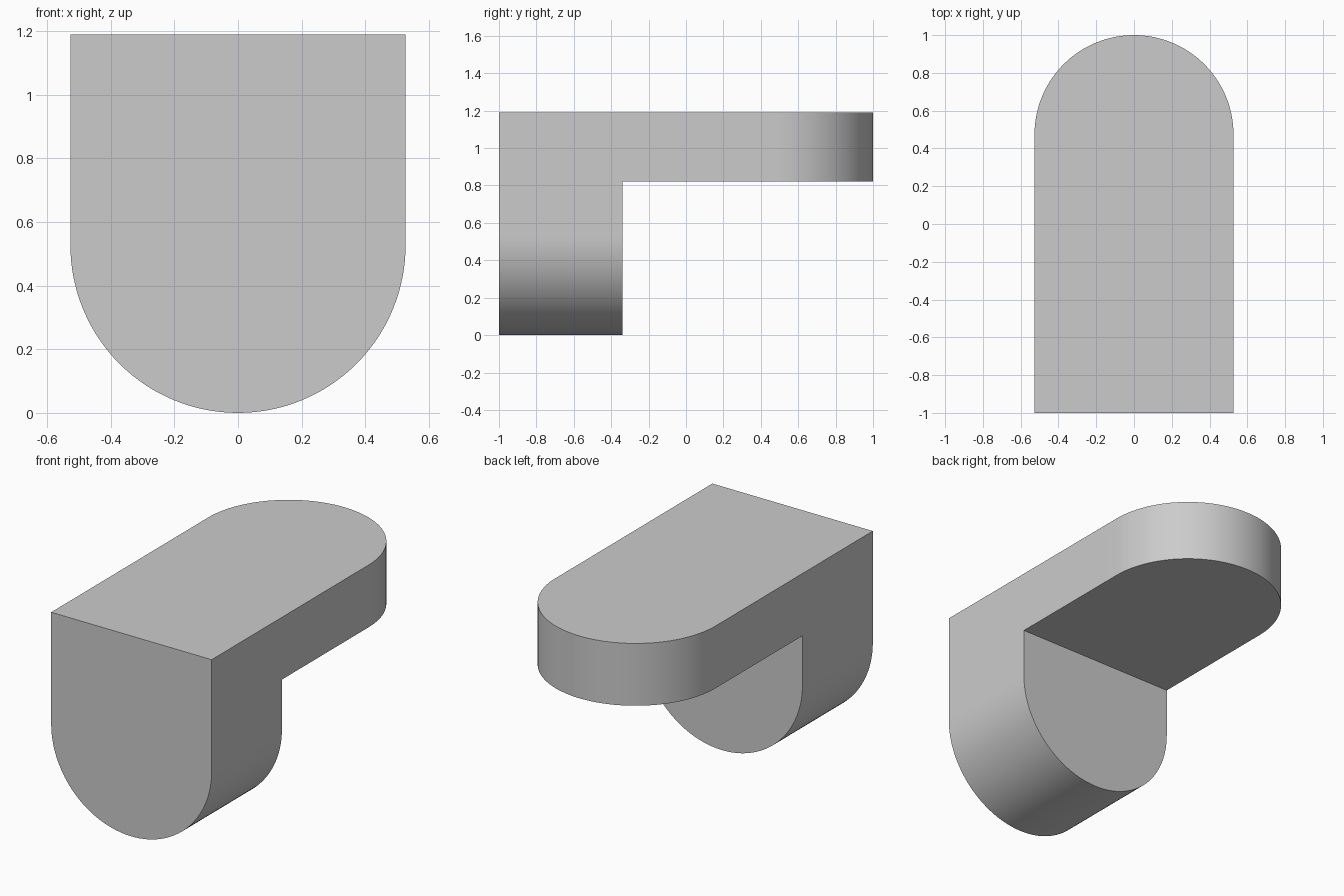
import bpy, bmesh
from math import pi, cos, sin, radians
from mathutils import Vector

cube = bpy.data.objects.get("Cube")
if cube:
    bpy.data.objects.remove(cube, do_unlink=True)

R = 0.527                      # half width and end radius
FRONT, BACK, LEG_BACK = -1.0, 1.0, -0.34
TOP, SHELF_BOTTOM = 1.19, 0.82
SEGMENTS = 64

grey = bpy.data.materials.new("plain grey")
grey.use_nodes = True
colour = (0.6, 0.6, 0.6, 1)
grey.diffuse_color = colour
grey.node_tree.nodes["Principled BSDF"].inputs["Base Color"].default_value = colour


def round_end(flat, tip):
    """Outline with a flat end at 'flat' and a half-round end at 'tip'."""
    sign = 1 if tip > flat else -1
    centre = tip - sign * R
    arc = [(R * cos(pi * i / SEGMENTS), centre + sign * R * sin(pi * i / SEGMENTS))
           for i in range(SEGMENTS + 1)]
    return [(R, flat)] + arc + [(-R, flat)]


def prism(bm, points, offset):
    face = bm.faces.new([bm.verts.new(p) for p in points])
    result = bmesh.ops.extrude_face_region(bm, geom=[face], use_keep_orig=True)
    moved = [v for v in result["geom"] if isinstance(v, bmesh.types.BMVert)]
    bmesh.ops.translate(bm, verts=moved, vec=offset)


bm = bmesh.new()
# Shelf: rounded at the back, split where the leg meets it
prism(bm, [(x, y, SHELF_BOTTOM) for x, y in round_end(FRONT, BACK)],
      Vector((0, 0, TOP - SHELF_BOTTOM)))
bmesh.ops.bisect_plane(bm, geom=bm.verts[:] + bm.edges[:] + bm.faces[:],
                       plane_co=(0, LEG_BACK, 0), plane_no=(0, 1, 0))
# Leg: rounded at the bottom
prism(bm, [(x, FRONT, z) for x, z in round_end(SHELF_BOTTOM, 0)],
      Vector((0, LEG_BACK - FRONT, 0)))

# Open the joint, weld it and clear the flat seams
joint = [f for f in bm.faces
         if all(abs(v.co.z - SHELF_BOTTOM) < 1e-4 for v in f.verts)
         and f.calc_center_median().y < LEG_BACK - 0.01]
bmesh.ops.delete(bm, geom=joint, context='FACES')
bmesh.ops.remove_doubles(bm, verts=bm.verts[:], dist=1e-4)
bmesh.ops.dissolve_limit(bm, angle_limit=radians(0.5), verts=bm.verts[:], edges=bm.edges[:])
bmesh.ops.recalc_face_normals(bm, faces=bm.faces[:])

mesh = bpy.data.meshes.new("rounded_angle_bracket")
bm.to_mesh(mesh)
bm.free()
mesh.materials.append(grey)
bracket = bpy.data.objects.new("rounded_angle_bracket", mesh)
bpy.context.collection.objects.link(bracket)

# Smooth curved ends with crisp corners
bpy.ops.object.select_all(action='DESELECT')
bracket.select_set(True)
bpy.context.view_layer.objects.active = bracket
bpy.ops.object.shade_smooth_by_angle(angle=radians(30))
